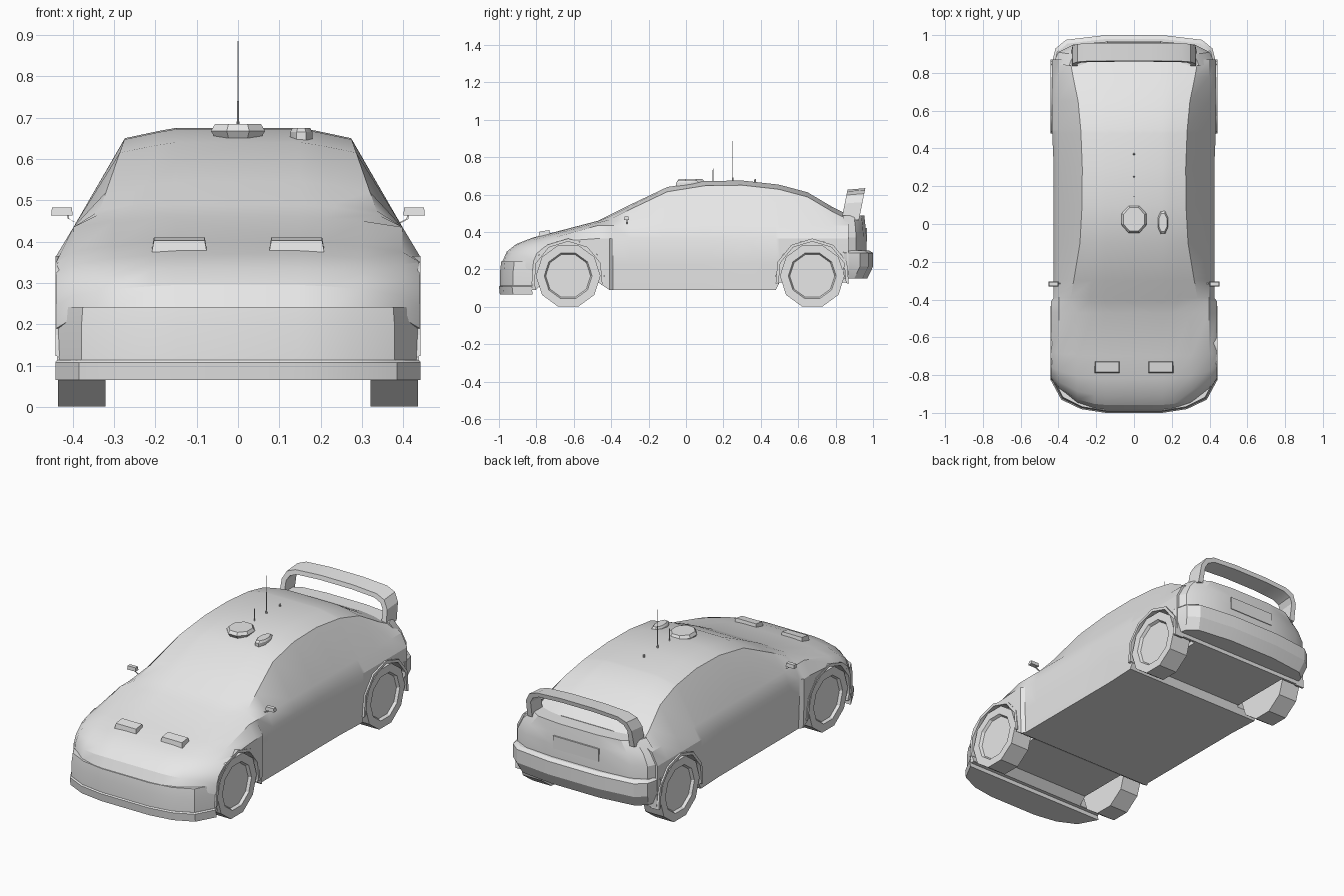
import bpy, bmesh
from math import sin, cos, radians, pi

cube = bpy.data.objects.get("Cube")
if cube:
    bpy.data.objects.remove(cube, do_unlink=True)

grey = bpy.data.materials.new("body_grey")
grey.use_nodes = True
grey.diffuse_color = (0.8, 0.8, 0.8, 1)
grey.node_tree.nodes["Principled BSDF"].inputs["Base Color"].default_value = grey.diffuse_color


def smooth(ob, angle):
    bpy.ops.object.select_all(action='DESELECT')
    ob.select_set(True)
    bpy.context.view_layer.objects.active = ob
    bpy.ops.object.shade_smooth_by_angle(angle=radians(angle))


def stack(name, rings, angle=25):
    """Bridge rings with equal, even point counts and cap both ends with strips."""
    bm = bmesh.new()
    rows = [[bm.verts.new(point) for point in ring] for ring in rings]
    count = len(rows[0])
    for lower, upper in zip(rows, rows[1:]):
        for i in range(count):
            j = (i + 1) % count
            bm.faces.new((lower[i], lower[j], upper[j], upper[i]))
    for row in (rows[0], rows[-1]):
        for i in range(count // 2 - 1):
            bm.faces.new((row[i], row[i + 1], row[-2 - i], row[-1 - i]))
    bmesh.ops.recalc_face_normals(bm, faces=bm.faces)
    mesh = bpy.data.meshes.new(name)
    bm.to_mesh(mesh)
    bm.free()
    mesh.materials.append(grey)
    ob = bpy.data.objects.new(name, mesh)
    bpy.context.collection.objects.link(ob)
    smooth(ob, angle)
    return ob


def mirrored(half):
    return half + [(-point[0],) + tuple(point[1:]) for point in reversed(half)]


def circle(count):
    """Unit polygon with one flat side facing down."""
    angles = [2 * pi * (i + .5) / count for i in range(count)]
    return [(sin(a), -cos(a)) for a in angles]


def disc(x, y, radius):
    """Ten-sided outline at hub height, facing sideways."""
    return [(x, y + radius * u, hub + radius * v) for u, v in circle(10)]


def plan_block(name, half, levels):
    """Plan outline stacked upward; each level is height, width scale, y shift."""
    return stack(name, [[(x * scale, y + shift, z) for x, y in mirrored(half)]
                        for z, scale, shift in levels])


def oval(name, cx, cy, rx, ry, levels):
    """Eight-sided upright form; each level is height and scale."""
    return stack(name, [[(cx + rx * scale * u, cy + ry * scale * v, z) for u, v in circle(8)]
                        for z, scale in levels])


def box(name, cx, cy, width, depth, bottom, top, taper=0, slope=0):
    """Block with a tapered top that rises towards the back by slope."""
    def quad(z, inset):
        w, d = width / 2 - inset, depth / 2 - inset
        return [(cx - w, cy - d, z), (cx + w, cy - d, z),
                (cx + w, cy + d, z + slope), (cx - w, cy + d, z + slope)]
    return stack(name, [quad(bottom, 0), quad(top, taper)])


hub = .165
axles = {"front": -.63, "rear": .675}
sides = {"left": 1, "right": -1}

# Body shell: the centre-line profile drives every cross-section
profile = [(-.985, .24), (-.96, .295), (-.91, .335), (-.82, .37), (-.7, .4), (-.47, .46),
           (-.41, .49), (-.39, .5), (-.3, .545), (-.1, .64), (.1, .672), (.3, .675),
           (.48, .655), (.5, .652), (.65, .612), (.78, .535), (.87, .49)]


def section(y, top):
    bonnet = y < -.45
    rail = .3 if bonnet else .335 - .35 * (top - .5)
    drop = .01 if bonnet else .025
    shoulder = min(top - .025, .435)
    waist = min(shoulder - .025, .365)
    side = .44 if y < -.4 else .425 if y < .4 else .433
    floor = .13 if abs(y - axles["front"]) < .2 or y > .49 else .09
    half = [(.15, top), (.7 * rail, top - .3 * drop), (rail, top - drop), (.398, shoulder),
            (side, waist), (side, (waist + floor) / 2), (side - .005, floor)]
    # The nose sweeps back towards its corners
    sweep = .16 * max(0, (-.55 - y) / .43) ** 2
    return mirrored([(x, y + sweep * (x / .44) ** 4, z) for x, z in half])


body = stack("body_shell", [section(y, top) for y, top in profile])

# Wheel wells cut on both sides
for y in axles.values():
    for s in sides.values():
        cutter = stack("well_cutter", [disc(s * x, y, .194) for x in (.3, .5)])
        cutter.hide_render = True
        mod = body.modifiers.new("well", 'BOOLEAN')
        mod.operation = 'DIFFERENCE'
        mod.solver = 'EXACT'
        mod.object = cutter
        bpy.context.view_layer.objects.active = body
        bpy.ops.object.modifier_apply(modifier=mod.name)
        bpy.data.objects.remove(cutter, do_unlink=True)
smooth(body, 30)

# Wheels with recessed rims, and arch flares
tyre = [(.32, .173), (.435, .173), (.435, .128), (.42, .12)]
flare = [(.39, .184), (.39, .2), (.442, .2), (.442, .184)]
for end, y in axles.items():
    for side, s in sides.items():
        stack(f"{end}_{side}_wheel", [disc(s * x, y, radius) for x, radius in tyre])
        angles = [radians(-12 + 34 * k) for k in range(7)]
        stack(f"{end}_{side}_arch", [[(s * x, y + radius * cos(a), hub + radius * sin(a))
                                      for x, radius in flare] for a in angles], 40)

# Bumpers, front lip and rear panel
nose = [(.15, -1), (.28, -.98), (.385, -.93), (.442, -.825)]
plan_block("front_bumper", nose, [(.1, .985, .006), (.19, .985, .006), (.242, .975, .012)])
plan_block("front_lip", nose, [(.065, 1, .005), (.108, 1, 0), (.114, .99, .006)])
tail = [(.15, 1), (.36, .975), (.415, .93), (.437, .845)]
plan_block("rear_bumper", tail, [(.152, .96, -.03), (.215, 1, 0), (.288, 1, 0), (.3, .98, -.02)])
panel = [(.15, .965), (.32, .95), (.4, .91), (.43, .85)]
plan_block("rear_panel", panel, [(.28, 1, 0), (.37, 1, 0), (.43, .93, -.005), (.488, .8, -.012)])
box("rear_plate", 0, .96, .28, .018, .35, .42)

# Rear wing: one hoop swept from foot to foot, leaning back with height
outer = [(.33, .465), (.325, .56), (.3, .605), (.25, .625), (.1, .634)]
inner = [(.3, .465), (.298, .555), (.28, .585), (.24, .602), (.1, .61)]
hoop = []
for ends in zip(outer, inner):
    (xo, zo, yo), (xi, zi, yi) = [(x, z, .83 + .2 * (z - .465)) for x, z in ends]
    hoop.append([(xo, yo, zo - .008), (xo, yo + .095, zo), (xi, yi + .095, zi), (xi, yi, zi - .008)])
hoop += [[(-x, y, z) for x, y, z in ring] for ring in reversed(hoop)]
stack("rear_wing", hoop)

# Bonnet vents and door mirrors
arm = [(.37, .44), (.395, .447), (.41, .455), (.412, .466)]
for side, s in sides.items():
    box(f"{side}_bonnet_vent", s * .142, -.757, .135, .065, .37, .402, .006, .008)
    box(f"{side}_mirror", s * .426, -.318, .052, .025, .463, .483, .002)
    stack(f"{side}_mirror_arm", [[(s * x + .003 * u, -.316 + .004 * v, z - .001 * u)
                                  for u, v in circle(4)] for x, z in arm])

# Roof scoop, hatch and aerials
oval("roof_scoop", 0, .025, .071, .08, [(.645, .8), (.668, 1), (.684, .85)])
oval("roof_hatch", .153, .008, .029, .066, [(.64, 1), (.665, 1), (.675, .8)])
oval("tall_aerial", 0, .25, .002, .002, [(.67, 2.5), (.69, 2), (.692, 1), (.885, .8)])
oval("short_aerial", 0, .145, .002, .002, [(.67, 1.5), (.74, 1)])
oval("roof_stud", 0, .37, .006, .006, [(.66, 1), (.678, 1), (.682, .5)])
